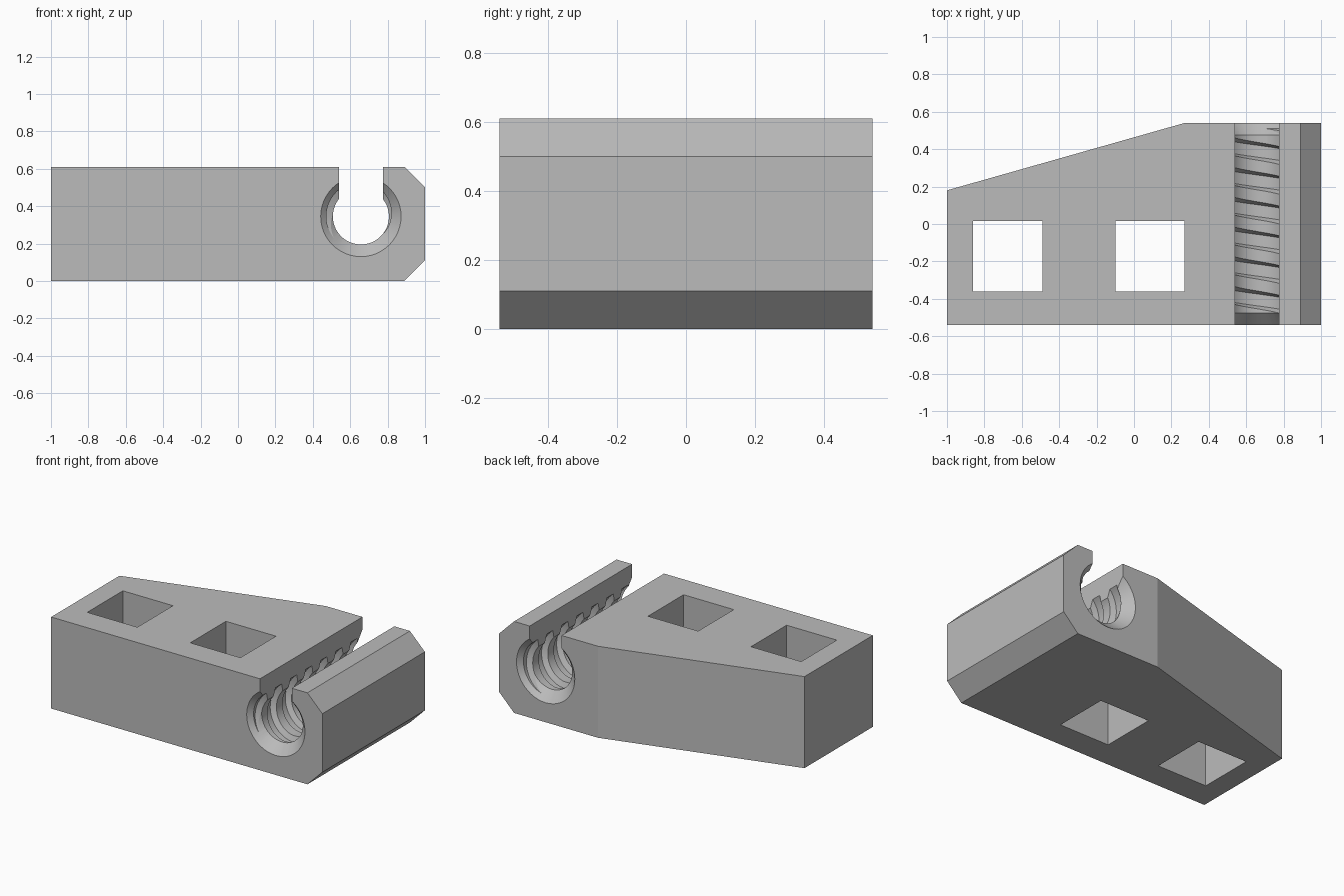
import bpy, bmesh, math
from mathutils import Vector

cube = bpy.data.objects.get("Cube")
if cube:
    bpy.data.objects.remove(cube, do_unlink=True)

grey = bpy.data.materials.new("plain_grey")
grey.use_nodes = True
COLOUR = (0.5, 0.5, 0.5, 1)
grey.diffuse_color = COLOUR
grey.node_tree.nodes["Principled BSDF"].inputs["Base Color"].default_value = COLOUR

HEIGHT, BACK, BORE_X, BORE_Z = 0.61, 0.54, 0.657, 0.345
MINOR, MAJOR, PITCH, SEGS = 0.15, 0.185, 0.159, 48


def finish(name, bm):
    bmesh.ops.recalc_face_normals(bm, faces=bm.faces)
    mesh = bpy.data.meshes.new(name)
    bm.to_mesh(mesh)
    bm.free()
    mesh.materials.append(grey)
    obj = bpy.data.objects.new(name, mesh)
    bpy.context.collection.objects.link(obj)
    return obj


def prism(name, outline, direction):
    """Extrude a closed outline of 3D points along a direction."""
    bm = bmesh.new()
    face = bm.faces.new([bm.verts.new(p) for p in outline])
    ext = bmesh.ops.extrude_face_region(bm, geom=[face])["geom"]
    moved = [v for v in ext if isinstance(v, bmesh.types.BMVert)]
    bmesh.ops.translate(bm, verts=moved, vec=Vector(direction))
    return finish(name, bm)


def box(name, x0, x1, y0, y1, z0, z1):
    return prism(name, [(x0, y0, z0), (x1, y0, z0), (x1, y1, z0), (x0, y1, z0)],
                 (0, 0, z1 - z0))


def cone(name, y0, r0, y1, r1):
    """Round cutter along y, centred on the bore."""
    bm = bmesh.new()
    rings = []
    for y, r in ((y0, r0), (y1, r1)):
        rings.append([bm.verts.new((BORE_X + r * math.cos(a), y, BORE_Z + r * math.sin(a)))
                      for a in (math.tau * i / SEGS for i in range(SEGS))])
        bm.faces.new(rings[-1])
    for i in range(SEGS):
        j = (i + 1) % SEGS
        bm.faces.new((rings[0][i], rings[0][j], rings[1][j], rings[1][i]))
    return finish(name, bm)


def thread(name, turns):
    """Helical trapezoid thread; the seam joins one pitch further along."""
    profile = [(0, MINOR), (0.40, MINOR), (0.50, MAJOR), (0.90, MAJOR)]
    points = [(k + t, r) for k in range(turns) for t, r in profile]
    start = -PITCH * (turns - 1) / 2
    bm = bmesh.new()
    cols = []
    for i in range(SEGS):
        a = math.tau * i / SEGS
        cols.append([bm.verts.new((BORE_X + r * math.cos(a),
                                   start + PITCH * (t - i / SEGS),
                                   BORE_Z + r * math.sin(a))) for t, r in points])
    n, step = len(points), len(profile)
    for i in range(SEGS - 1):
        for j in range(n - 1):
            bm.faces.new((cols[i][j], cols[i + 1][j], cols[i + 1][j + 1], cols[i][j + 1]))
    for j in range(n - 1 - step):
        bm.faces.new((cols[-1][j + step], cols[0][j], cols[0][j + 1], cols[-1][j + step + 1]))
    # After a full turn the column drops one pitch, leaving spiral rims to cap
    rim_edges = [e for e in bm.edges if e.is_boundary]
    for side in (-1, 1):
        hub = bm.verts.new((BORE_X, side * (PITCH * turns / 2 + 0.1), BORE_Z))
        for e in rim_edges:
            if sum(v.co.y for v in e.verts) * side > 0:
                bm.faces.new((e.verts[0], e.verts[1], hub))
    return finish(name, bm)


def cut(target, cutter):
    mod = target.modifiers.new("cut", 'BOOLEAN')
    mod.operation = 'DIFFERENCE'
    mod.solver = 'EXACT'
    mod.object = cutter
    bpy.context.view_layer.objects.active = target
    bpy.ops.object.modifier_apply(modifier=mod.name)
    bpy.data.objects.remove(cutter, do_unlink=True)


# Block with chamfered right edges
body = prism("clamp_body",
             [(-1, -BACK, 0), (0.89, -BACK, 0), (1, -BACK, 0.11), (1, -BACK, 0.50),
              (0.89, -BACK, HEIGHT), (-1, -BACK, HEIGHT)], (0, 2 * BACK, 0))

# Slanted back corner
cut(body, prism("corner_cutter",
                [(-1.27, 0.1034, -0.1), (0.27, BACK, -0.1), (0.27, 0.8, -0.1), (-1.27, 0.8, -0.1)],
                (0, 0, 1)))

# Square mounting holes
for x in (-0.86, -0.10):
    cut(body, box("hole_cutter", x, x + 0.37, -0.36, 0.015, -0.1, 0.8))

# Threaded bore, flared mouths and open slot
cut(body, thread("thread_cutter", 10))
for side in (-1, 1):
    cut(body, cone("mouth_cutter", side * (BACK + 0.02), 0.235, side * (BACK - 0.07), 0.145))
cut(body, box("slot_cutter", 0.54, 0.775, -0.8, 0.8, BORE_Z, 0.8))

bpy.ops.object.select_all(action='DESELECT')
body.select_set(True)
bpy.context.view_layer.objects.active = body
bpy.ops.object.shade_smooth_by_angle(angle=math.radians(14))
